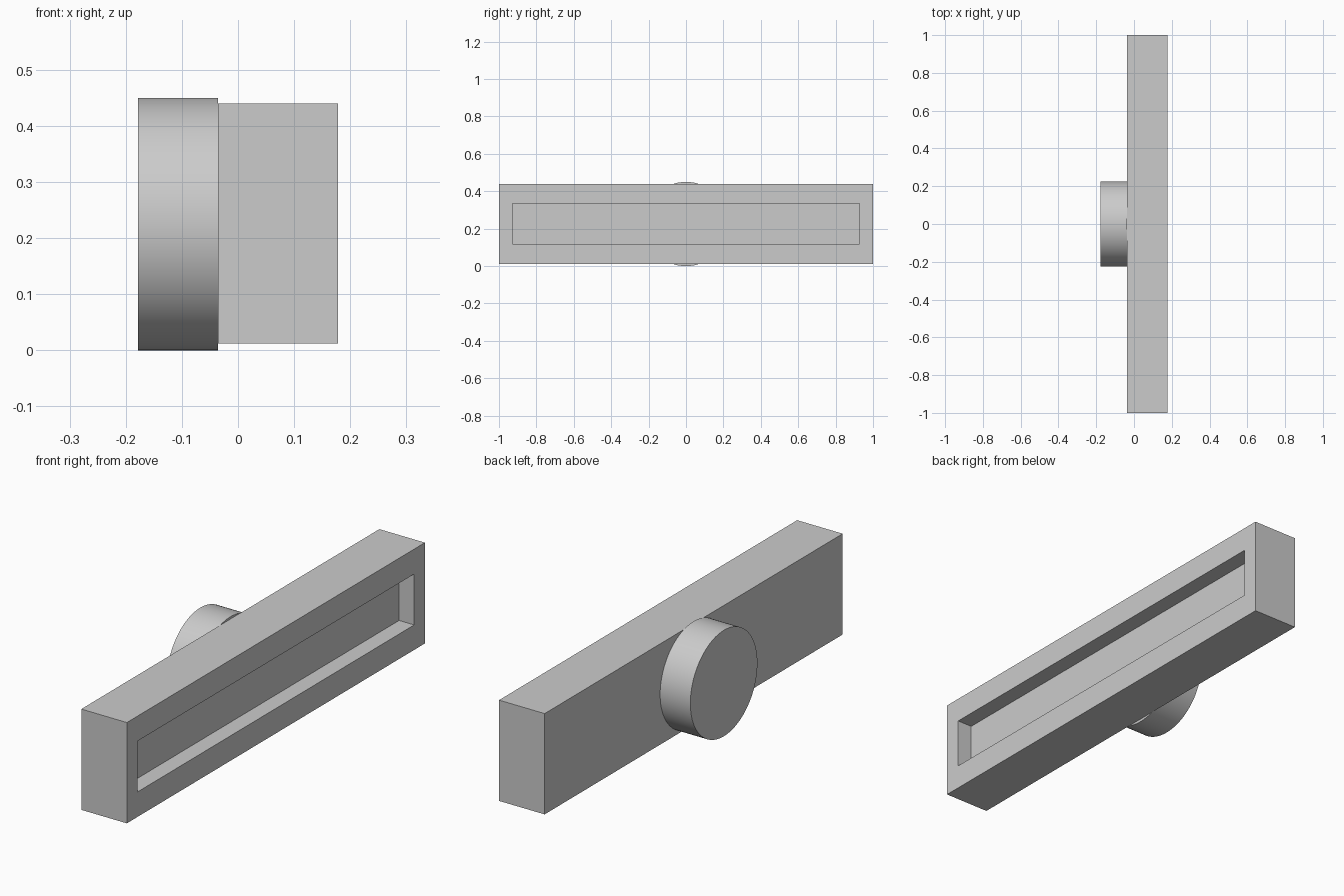
import bpy, bmesh, math
from mathutils import Matrix, Vector

if "Cube" in bpy.data.objects:
    bpy.data.objects.remove(bpy.data.objects["Cube"])

grey = bpy.data.materials.new("light_grey")
grey.use_nodes = True
colour = (0.6, 0.6, 0.6, 1)
grey.diffuse_color = colour
grey.node_tree.nodes["Principled BSDF"].inputs["Base Color"].default_value = colour

BACK, FRONT, LEFT = -0.036, 0.178, -0.178
MID_Z = 0.225


def add_object(name, bm):
    bmesh.ops.recalc_face_normals(bm, faces=bm.faces)
    mesh = bpy.data.meshes.new(name)
    bm.to_mesh(mesh)
    bm.free()
    mesh.materials.append(grey)
    obj = bpy.data.objects.new(name, mesh)
    bpy.context.collection.objects.link(obj)
    return obj


# Long bar with a rectangular recess sunk into its +x face
bm = bmesh.new()
size = Vector((FRONT - BACK, 2, 0.428))
centre = Vector(((FRONT + BACK) / 2, 0, MID_Z + 0.001))
bmesh.ops.create_cube(bm, size=1, matrix=Matrix.Translation(centre) @ Matrix.Diagonal(size.to_4d()))
face = max(bm.faces, key=lambda f: f.calc_center_median().x)
bmesh.ops.inset_individual(bm, faces=[face], thickness=0.05)
for v in face.verts:
    v.co.y = math.copysign(0.928, v.co.y)
    v.co.z = centre.z + math.copysign(0.108, v.co.z - centre.z)
floor = bmesh.ops.extrude_discrete_faces(bm, faces=[face])["faces"][0]
bmesh.ops.translate(bm, verts=floor.verts, vec=(-0.071, 0, 0))
add_object("handle_bar", bm)

# Round mounting boss on the other side
bm = bmesh.new()
bmesh.ops.create_cone(
    bm, cap_ends=True, segments=96, radius1=0.225, radius2=0.225, depth=BACK - LEFT,
    matrix=Matrix.Translation(((BACK + LEFT) / 2, 0, MID_Z)) @ Matrix.Rotation(math.pi / 2, 4, "Y"))
boss = add_object("round_boss", bm)
bpy.context.view_layer.objects.active = boss
boss.select_set(True)
bpy.ops.object.shade_smooth_by_angle(angle=math.radians(30))
